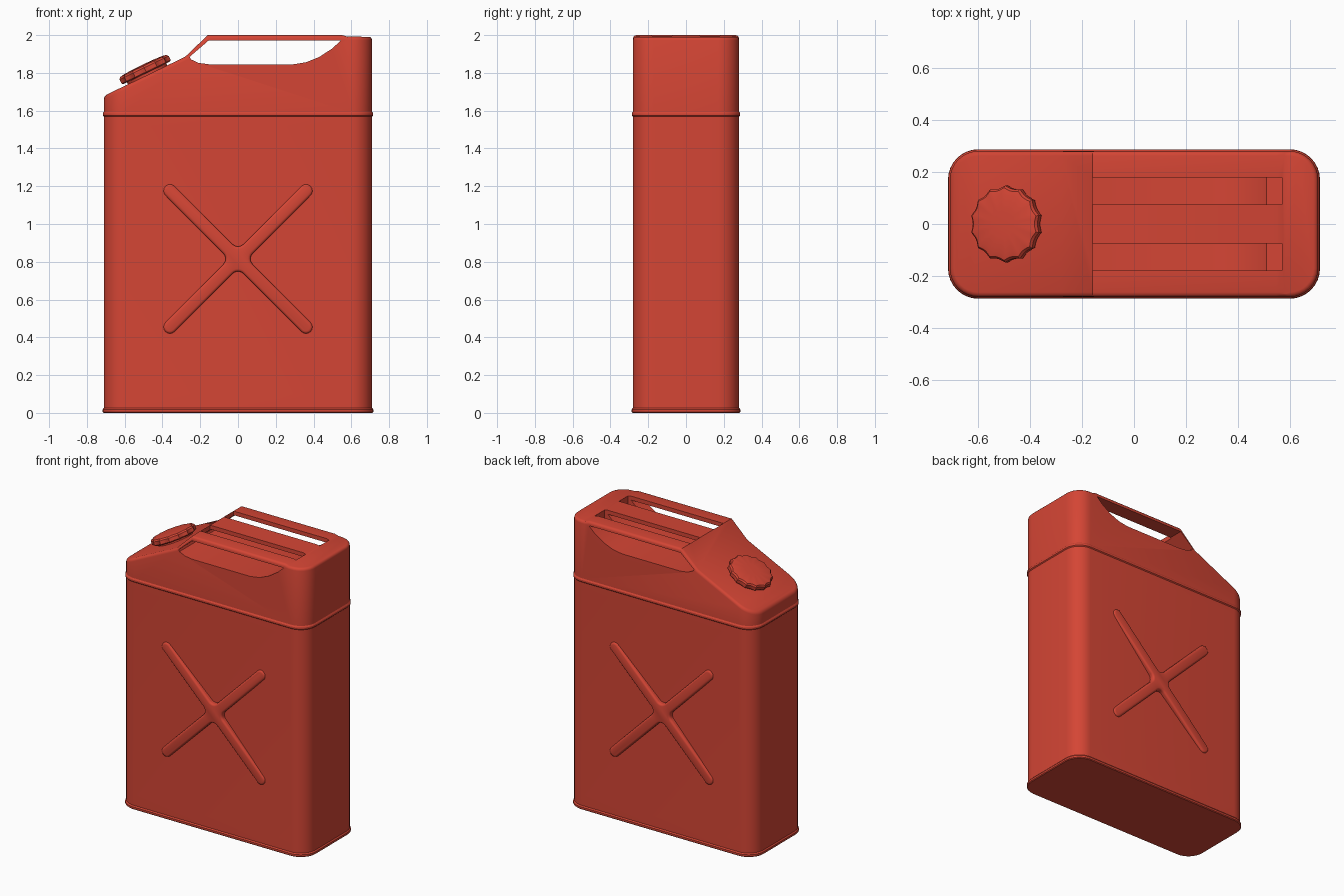
import bpy, bmesh
from math import sin, cos, pi, radians, sqrt, atan2
from mathutils import Matrix, Vector

if "Cube" in bpy.data.objects:
    bpy.data.objects.remove(bpy.data.objects["Cube"])

red = bpy.data.materials.new("red_paint")
red.diffuse_color = (0.66, 0.06, 0.035, 1)
red.use_nodes = True
red.node_tree.nodes["Principled BSDF"].inputs["Base Color"].default_value = red.diffuse_color


def finish(bm, name):
    bmesh.ops.recalc_face_normals(bm, faces=bm.faces)
    me = bpy.data.meshes.new(name)
    bm.to_mesh(me)
    bm.free()
    ob = bpy.data.objects.new(name, me)
    bpy.context.collection.objects.link(ob)
    me.materials.append(red)
    return ob


def loft(rings):
    bm = bmesh.new()
    rows = [[bm.verts.new(p) for p in ring] for ring in rings]
    n = len(rows[0])
    for a, b in zip(rows, rows[1:]):
        for i in range(n):
            j = (i + 1) % n
            bm.faces.new((a[i], a[j], b[j], b[i]))
    bm.faces.new(rows[0][::-1])
    bm.faces.new(rows[-1])
    bmesh.ops.recalc_face_normals(bm, faces=bm.faces)
    return bm


def rounded_rect(z, grow=0.0, hx=0.71, hy=0.281, r=0.11, seg=8):
    pts = []
    for k, (sx, sy) in enumerate(((1, 1), (-1, 1), (-1, -1), (1, -1))):
        for i in range(seg + 1):
            a = (k + i / seg) * pi / 2
            pts.append((sx * (hx - r) + (r + grow) * cos(a),
                        sy * (hy - r) + (r + grow) * sin(a), z))
    return pts


def prism(points, y0, y1, name):
    return finish(loft([[(x, y, z) for x, z in points] for y in (y0, y1)]), name)


def apply_mod(ob, kind, **settings):
    m = ob.modifiers.new(kind, kind)
    for k, v in settings.items():
        setattr(m, k, v)
    bpy.context.view_layer.objects.active = ob
    bpy.ops.object.modifier_apply(modifier=m.name)


def boolean(ob, cutter, op):
    apply_mod(ob, 'BOOLEAN', object=cutter, operation=op, solver='EXACT')
    bpy.data.objects.remove(cutter)


def smooth(ob, angle=30):
    bpy.ops.object.select_all(action='DESELECT')
    ob.select_set(True)
    bpy.context.view_layer.objects.active = ob
    bpy.ops.object.shade_smooth_by_angle(angle=radians(angle))


# Lower body with seam beads and dished front and back panels
levels = [(0, 0.002), (0.005, 0.007), (0.018, 0.007), (0.026, 0), (0.1, 0), (1.52, 0),
          (1.568, 0), (1.574, 0.006), (1.586, 0.006), (1.595, 0)]
bm = loft([rounded_rect(z, g) for z, g in levels])
panels = [f for f in bm.faces if f.calc_area() > 1 and abs(f.normal.y) > 0.9]
bmesh.ops.poke(bm, faces=panels, offset=-0.045)
smooth(finish(bm, "body"))

# Sloped head: rounded column trimmed to the side silhouette
head = finish(loft([rounded_rect(1.59), rounded_rect(2.2)]), "head")
silhouette = [(-0.8, 1.5), (-0.8, 1.635), (-0.28, 1.885), (-0.16, 2.0),
              (0.55, 2.0), (0.58, 1.992), (0.8, 1.99), (0.8, 1.5)]
boolean(head, prism(silhouette, -0.5, 0.5, "trim"), 'INTERSECT')
# keep the seam edge crisp, round only the upper rim
bm = bmesh.new()
bm.from_mesh(head.data)
rim = [e for e in bm.edges if len(e.link_faces) == 2 and e.calc_face_angle() > radians(50)
       and min(v.co.z for v in e.verts) > 1.62]
bmesh.ops.bevel(bm, geom=rim, offset=0.018, segments=3, profile=0.5, affect='EDGES')
bm.to_mesh(head.data)
bm.free()

# Hand opening through the head, and slots that leave three handle bars
opening = [(-0.256, 1.885), (-0.25, 1.872), (-0.21, 1.853), (-0.15, 1.845),
           (0.29, 1.845), (0.36, 1.856), (0.43, 1.884), (0.5, 1.93), (0.545, 1.972),
           (-0.155, 1.972)]
boolean(head, prism(opening, -0.5, 0.5, "opening_cut"), 'DIFFERENCE')
slot = [(-0.16, 1.94), (0.57, 1.94), (0.57, 2.1), (-0.16, 2.1)]
for s in (-1, 1):
    boolean(head, prism(slot, s * 0.075, s * 0.18, "slot_cut"), 'DIFFERENCE')
smooth(head)

# Raised cross ribs on front and back
w, length, r, cz = 0.035, 0.545, 0.04, 0.815
cross = []
for k in range(4):
    a = pi / 4 + k * pi / 2
    for i in range(9):
        t = a - pi / 2 + pi * i / 8
        cross.append(((length - w) * cos(a) + w * cos(t),
                      cz + (length - w) * sin(a) + w * sin(t)))
    d = (w + r) * sqrt(2)
    for i in range(7):
        t = a + 1.5 * pi - pi / 2 * i / 6
        cross.append((d * cos(a + pi / 4) + r * cos(t),
                      cz + d * sin(a + pi / 4) + r * sin(t)))
for s, name in ((-1, "front_cross_rib"), (1, "back_cross_rib")):
    rib = prism(cross, s * 0.274, s * 0.215, name)
    apply_mod(rib, 'BEVEL', width=0.014, segments=3, limit_method='ANGLE',
              angle_limit=radians(50))
    smooth(rib, 40)

# Screw cap with fluted edge, and its neck, tilted onto the slope
tilt = (Matrix.Translation(Vector((-0.484, 0, 1.80)))
        @ Matrix.Rotation(-atan2(0.25, 0.52), 4, 'Y'))


def disc(radius, z, flute=0.0, n=84):
    return [(tilt @ Vector((q * cos(t), q * sin(t), z)))
            for t in (2 * pi * i / n for i in range(n))
            for q in [radius - flute * abs(cos(7 * t))]]


cap = loft([disc(0.140, 0.0, 0.006), disc(0.148, 0.006, 0.01), disc(0.148, 0.03, 0.01),
            disc(0.140, 0.040, 0.01), disc(0.115, 0.045, 0.006), disc(0.05, 0.048)])
smooth(finish(cap, "cap"), 35)
smooth(finish(loft([disc(0.115, -0.05), disc(0.115, 0.01)]), "neck"))
